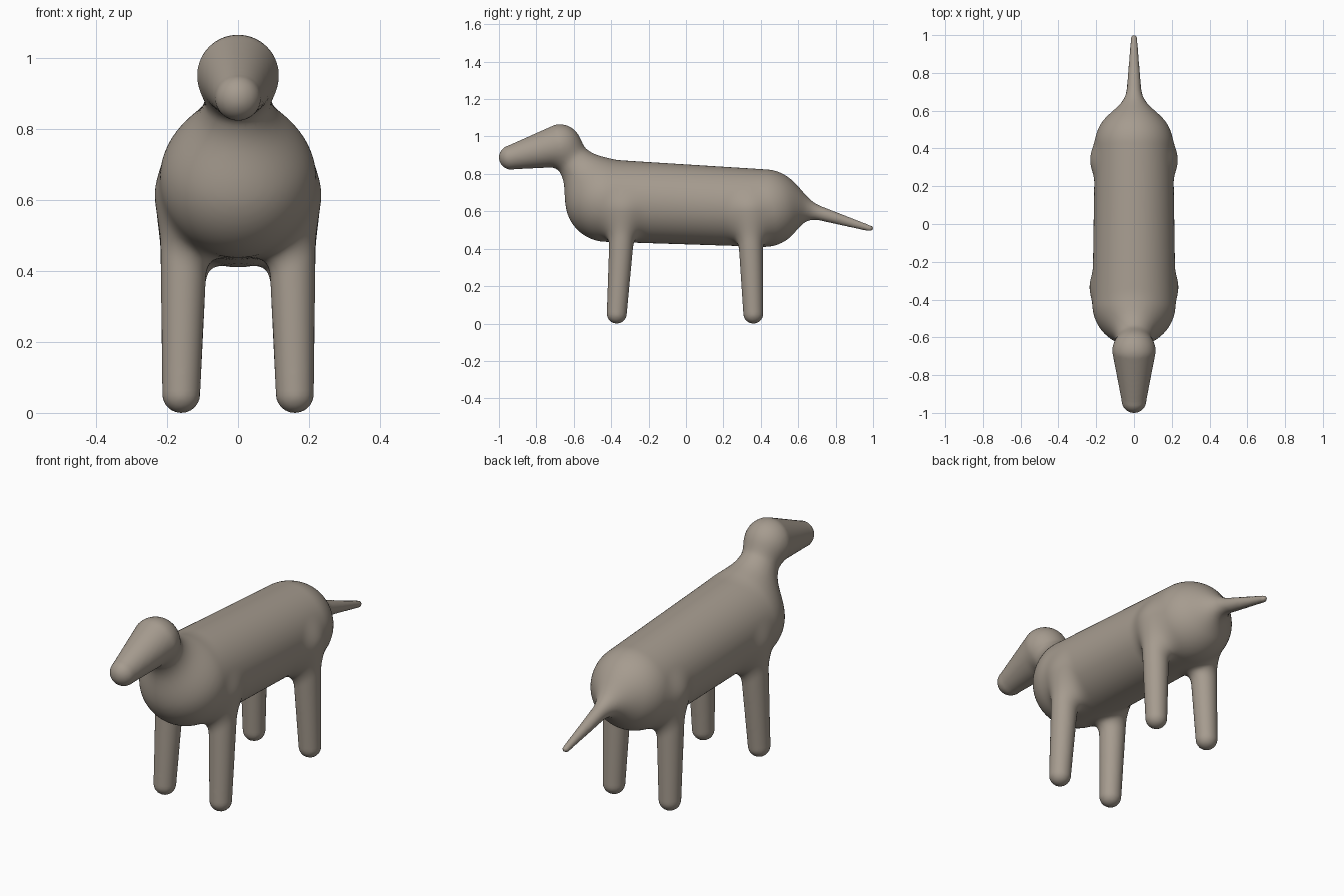
import bpy
import bmesh
from mathutils import Vector

if "Cube" in bpy.data.objects:
    bpy.data.objects.remove(bpy.data.objects["Cube"])

# Tapered limbs: start, start radius, end, end radius, blend width
limbs = [
    ((0, -0.425, 0.657), 0.22, (0, 0.42, 0.617), 0.207, 0.001),   # torso
    ((0, -0.47, 0.72), 0.10, (0, -0.655, 0.93), 0.09, 0.10),      # neck
    ((0, 0.50, 0.655), 0.055, (0, 0.984, 0.508), 0.016, 0.10),    # tail
    ((0, -0.675, 0.95), 0.115, (0, -0.935, 0.888), 0.065, 0.03),  # head
]
for side in (-1, 1):
    for foot_y, hip_y in ((-0.37, -0.335), (0.36, 0.34)):         # legs
        limbs.append(((side * 0.15, hip_y, 0.6), 0.07,
                      (side * 0.16, foot_y, 0.053), 0.053, 0.07))
limbs = [(Vector(a), ra, Vector(b), rb, k) for a, ra, b, rb, k in limbs]
shapes = [(a, b - a, (b - a).length_squared, ra, rb - ra, k)
          for a, ra, b, rb, k in limbs]


def field(p):
    """Distance to the blended union of all limbs."""
    total = 10.0
    for a, axis, length2, ra, dr, k in shapes:
        rel = p - a
        t = min(1.0, max(0.0, rel.dot(axis) / length2))
        d = (rel - axis * t).length - ra - dr * t
        h = max(0.0, k - abs(total - d))
        total = min(total, d) - h * h / (4 * k)
    return total


def add_limb(mesh, a, ra, b, rb):
    """Rounded tapered limb as the hull of two spheres."""
    bm = bmesh.new()
    for centre, radius in ((a, ra), (b, rb)):
        ball = bmesh.ops.create_uvsphere(bm, u_segments=24, v_segments=16,
                                         radius=radius)
        bmesh.ops.translate(bm, verts=ball["verts"], vec=centre)
    bmesh.ops.delete(bm, geom=bm.edges[:], context='EDGES_FACES')
    bmesh.ops.convex_hull(bm, input=bm.verts[:])
    loose = [v for v in bm.verts if not v.link_faces]
    bmesh.ops.delete(bm, geom=loose, context='VERTS')
    bmesh.ops.recalc_face_normals(bm, faces=bm.faces[:])
    part = bpy.data.meshes.new("limb")
    bm.to_mesh(part)
    bm.free()
    mesh.from_mesh(part)
    bpy.data.meshes.remove(part)


# Rough animal from overlapping limbs
rough = bmesh.new()
for a, ra, b, rb, k in limbs:
    add_limb(rough, a, ra, b, rb)
mesh = bpy.data.meshes.new("animal_body")
rough.to_mesh(mesh)
rough.free()
animal = bpy.data.objects.new("animal_body", mesh)
bpy.context.collection.objects.link(animal)

# Fuse into one skin
remesh = animal.modifiers.new("fuse", 'REMESH')
remesh.mode = 'VOXEL'
remesh.voxel_size = 0.014
graph = bpy.context.evaluated_depsgraph_get()
fused = bpy.data.meshes.new_from_object(animal.evaluated_get(graph))
animal.modifiers.clear()
animal.data = fused
bpy.data.meshes.remove(mesh)
fused.name = "animal_body"

# Relax the skin and pull it onto the blended surface
bm = bmesh.new()
bm.from_mesh(fused)
step = 0.001
offsets = [Vector((step, 0, 0)), Vector((0, step, 0)), Vector((0, 0, step))]
for _ in range(3):
    bmesh.ops.smooth_vert(bm, verts=bm.verts[:], factor=0.5, use_axis_x=True,
                          use_axis_y=True, use_axis_z=True)
    for v in bm.verts:
        d = field(v.co)
        slope = Vector([(field(v.co + o) - d) / step for o in offsets])
        if slope.length > 0.3:
            v.co -= slope * (d / slope.length_squared)
for f in bm.faces:
    f.smooth = True
bm.to_mesh(fused)
bm.free()

# Single warm grey colour
colour = (0.38, 0.33, 0.275, 1)
skin = bpy.data.materials.new("warm_grey")
skin.use_nodes = True
skin.diffuse_color = colour
skin.node_tree.nodes["Principled BSDF"].inputs["Base Color"].default_value = colour
fused.materials.clear()
fused.materials.append(skin)
